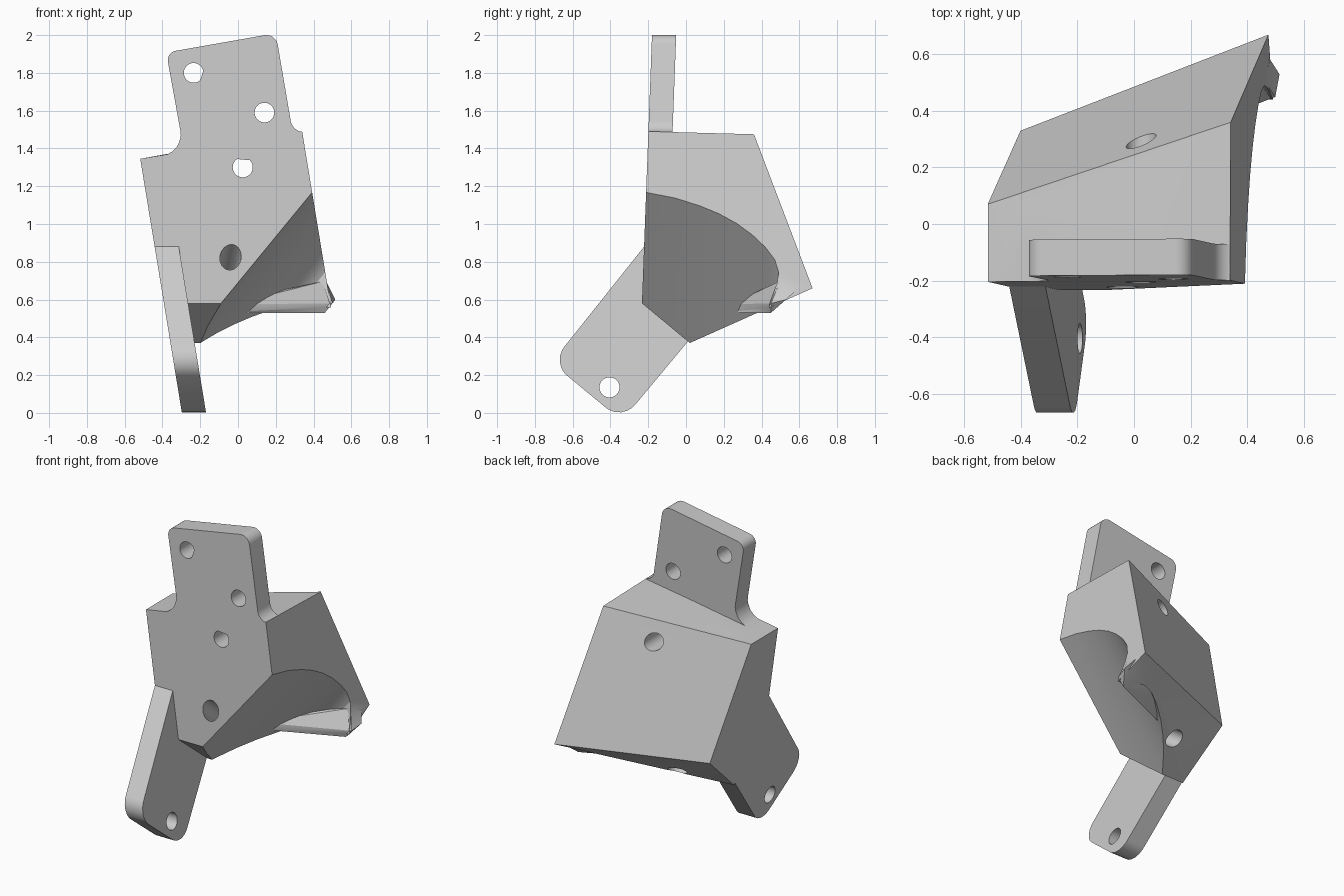
import bpy, bmesh, math
from mathutils import Vector

if "Cube" in bpy.data.objects:
    bpy.data.objects.remove(bpy.data.objects["Cube"], do_unlink=True)

grey = bpy.data.materials.new("bracket_grey")
grey.use_nodes = True
grey.diffuse_color = (0.6, 0.6, 0.6, 1)
grey.node_tree.nodes["Principled BSDF"].inputs["Base Color"].default_value = (0.6, 0.6, 0.6, 1)


# Leaning planes shared by the parts
def left_x(z):
    return -0.297 - 0.164 * z


def right_x(z):
    return 0.584 - 0.164 * z


def front_y(z):
    return -0.18 - 0.0375 * (2 - z)


def finish(name, bm):
    bmesh.ops.recalc_face_normals(bm, faces=bm.faces)
    mesh = bpy.data.meshes.new(name)
    bm.to_mesh(mesh)
    bm.free()
    mesh.materials.append(grey)
    obj = bpy.data.objects.new(name, mesh)
    bpy.context.collection.objects.link(obj)
    return obj


def hull(name, points):
    bm = bmesh.new()
    for p in points:
        bm.verts.new(p)
    bmesh.ops.convex_hull(bm, input=bm.verts)
    loose = [v for v in bm.verts if not v.link_faces]
    bmesh.ops.delete(bm, geom=loose, context='VERTS')
    return finish(name, bm)


def prism(name, ring_a, ring_b):
    bm = bmesh.new()
    a = [bm.verts.new(p) for p in ring_a]
    b = [bm.verts.new(p) for p in ring_b]
    bm.faces.new(a)
    bm.faces.new(b[::-1])
    for i in range(len(a)):
        j = (i + 1) % len(a)
        bm.faces.new((a[i], b[i], b[j], a[j]))
    return finish(name, bm)


def rod(name, start, end, radius):
    start, end = Vector(start), Vector(end)
    turn = (end - start).to_track_quat('Z', 'Y')
    ring = [turn @ Vector((radius * math.cos(t), radius * math.sin(t), 0))
            for t in (math.tau * i / 32 for i in range(32))]
    return prism(name, [start + p for p in ring], [end + p for p in ring])


def rounded(corners, steps=6):
    """Corner list of (a, b, radius) to a filleted outline."""
    out = []
    for i, (x, y, r) in enumerate(corners):
        p = Vector((x, y))
        if r == 0:
            out.append(p)
            continue
        q, s = Vector(corners[i - 1][:2]) - p, Vector(corners[(i + 1) % len(corners)][:2]) - p
        half = q.angle(s) / 2
        a = p + q.normalized() * (r / math.tan(half))
        b = p + s.normalized() * (r / math.tan(half))
        centre = p + (q.normalized() + s.normalized()).normalized() * (r / math.sin(half))
        for k in range(steps + 1):
            out.append(centre + (a.lerp(b, k / steps) - centre).normalized() * r)
    return out


def combine(target, other, operation):
    mod = target.modifiers.new("join", 'BOOLEAN')
    mod.operation, mod.object, mod.solver = operation, other, 'EXACT'
    bpy.context.view_layer.objects.active = target
    bpy.ops.object.modifier_apply(modifier=mod.name)
    bpy.data.objects.remove(other, do_unlink=True)


# Wedge body
body = hull("bracket", [
    (left_x(1.345), front_y(1.345), 1.345), (right_x(1.49), front_y(1.49), 1.49),
    (right_x(1.475), 0.36, 1.475), (-0.38, 0.07, 1.37), (left_x(1.345), 0.07, 1.345),
    (left_x(0.58), front_y(0.58), 0.58), (right_x(0.58), front_y(0.58), 0.58),
    (left_x(0.37), 0.02, 0.37), (right_x(0.37), 0.02, 0.37),
    (left_x(0.64), 0.33, 0.64), (-0.27, 0.335, 0.66), (right_x(0.66), 0.67, 0.66)])

# Scoop swept diagonally under the wedge
profile = [(-0.6, 1.31), (-0.22, 1.24), (-0.05, 1.2), (0.08, 1.15), (0.18, 1.1), (0.27, 1.04),
           (0.35, 0.97), (0.42, 0.89), (0.47, 0.81), (0.49, 0.73), (0.48, 0.66),
           (0.44, 0.53), (0.4, 0.2), (-0.6, 0.2)]
sweep = Vector((0.47, 0.03, 0.57))
ring = [Vector((0.45, y, z)) for y, z in profile]
scoop = prism("scoop_cutter", [p - sweep * 1.7 for p in ring], [p + sweep * 0.5 for p in ring])
combine(body, scoop, 'DIFFERENCE')

# Lip along the bottom of the rear wall
lip = hull("rear_lip", [
    (-0.03, 0.24, 0.53), (0.46, 0.45, 0.53), (0.5, 0.45, 0.58), (-0.03, 0.24, 0.575),
    (0.47, 0.45, 0.585), (0.515, 0.53, 0.6), (0.48, 0.585, 0.65), (0.0, 0.4, 0.6),
    (0.1, 0.33, 0.62), (0.465, 0.5, 0.7)])
combine(body, lip, 'UNION')

# Upright mounting plate
outline = rounded([
    (left_x(0.95), 0.95, 0), (left_x(1.343), 1.343, 0.05), (-0.285, 1.382, 0.11), (-0.38, 1.908, 0.05),
    (0.2, 2.01, 0.06), (0.287, 1.5, 0.07), (right_x(1.487), 1.487, 0), (right_x(1.2), 1.2, 0)])
plate = prism("mounting_plate", [(x, front_y(z), z) for x, z in outline],
              [(x, front_y(z) + 0.128, z) for x, z in outline])
combine(body, plate, 'UNION')

# Slanted side tab
outline = rounded([(front_y(0.88), 0.88, 0), (-0.712, 0.265, 0.11), (-0.34, -0.042, 0.11),
                   (0.02, 0.39, 0), (0.0, 0.6, 0), (-0.15, 0.88, 0)])
tab = prism("side_tab", [(left_x(z), y, z) for y, z in outline],
            [(left_x(z) + 0.128, y, z) for y, z in outline])
combine(body, tab, 'UNION')

# Screw holes
for start, end, radius in [((-0.235, -0.6, 1.8), (-0.235, 0.9, 1.8), 0.052),
                           ((0.14, -0.6, 1.59), (0.14, 0.0, 1.59), 0.052),
                           ((0.025, -0.6, 1.3), (0.025, 0.9, 1.3), 0.053),
                           ((0.016, -0.6, 1.1), (-0.15, 0.53, 0.27), 0.056),
                           ((-0.8, -0.405, 0.135), (0.3, -0.405, 0.135), 0.053)]:
    combine(body, rod("hole_cutter", start, end, radius), 'DIFFERENCE')

# Clean the flush faces, then soften the edges
bm = bmesh.new()
bm.from_mesh(body.data)
bmesh.ops.remove_doubles(bm, verts=bm.verts, dist=0.001)
bmesh.ops.dissolve_limit(bm, angle_limit=math.radians(1.5), verts=bm.verts, edges=bm.edges)
bm.to_mesh(body.data)
bm.free()
bevel = body.modifiers.new("soft_edges", 'BEVEL')
bevel.width, bevel.segments, bevel.angle_limit = 0.01, 1, math.radians(40)

bpy.ops.object.select_all(action='DESELECT')
body.select_set(True)
bpy.context.view_layer.objects.active = body
bpy.ops.object.shade_smooth_by_angle(angle=math.radians(25))
